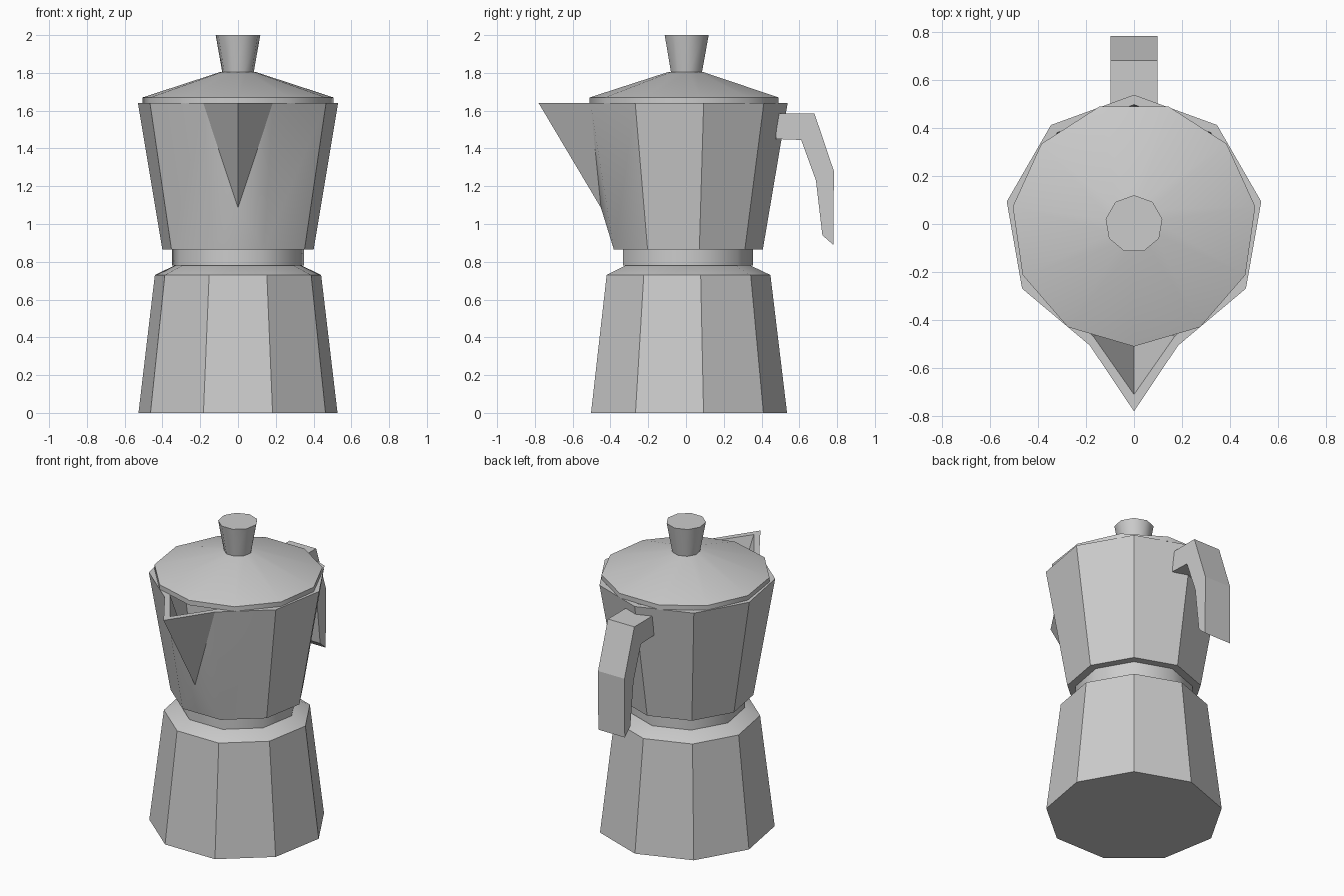
import bpy, bmesh
from math import sin, cos, radians, tau

if "Cube" in bpy.data.objects:
    bpy.data.objects.remove(bpy.data.objects["Cube"])


def finish(name, bm, angle):
    bmesh.ops.recalc_face_normals(bm, faces=bm.faces)
    me = bpy.data.meshes.new(name)
    bm.to_mesh(me)
    bm.free()
    ob = bpy.data.objects.new(name, me)
    bpy.context.collection.objects.link(ob)
    bpy.ops.object.select_all(action='DESELECT')
    ob.select_set(True)
    bpy.context.view_layer.objects.active = ob
    if angle:
        bpy.ops.object.shade_smooth_by_angle(angle=radians(angle))
    return ob


def ring(bm, r, z, sides, start):
    angles = [radians(start) + tau * i / sides for i in range(sides)]
    return [bm.verts.new((r * cos(a), r * sin(a), z)) for a in angles]


def turned(name, profile, sides=9, start=90, angle=30):
    """Closed faceted solid from (radius, height) pairs."""
    bm = bmesh.new()
    rings = [ring(bm, r, z, sides, start) for r, z in profile]
    for a, b in zip(rings, rings[1:]):
        for i in range(sides):
            j = (i + 1) % sides
            bm.faces.new((a[i], a[j], b[j], b[i]))
    bm.faces.new(rings[0])
    bm.faces.new(rings[-1])
    return finish(name, bm, angle)


# Water chamber with sloping shoulder, and neck
turned("water_chamber", [(0.535, 0), (0.447, 0.73), (0.31, 0.795)])
turned("neck", [(0.356, 0.78), (0.356, 0.868)], angle=45)


# Jug: outer and inner skins, each with the front panel pulled into a spout
def skin(bm, r_low, z_low, r_top, tip_y, apex):
    low = ring(bm, r_low, z_low, 9, -70)
    top = ring(bm, r_top, 1.64, 9, -70)
    for i in range(8):
        bm.faces.new((low[i], low[i + 1], top[i + 1], top[i]))
    tip = bm.verts.new((0, tip_y, 1.64))
    fold = bm.verts.new((0, *apex))
    for tri in ((top[8], tip, fold), (tip, top[0], fold),
                (top[8], fold, low[8]), (top[0], fold, low[0]),
                (low[8], fold, low[0])):
        bm.faces.new(tri)
    bm.faces.new(low)
    return top + [tip]


bm = bmesh.new()
outer = skin(bm, 0.407, 0.866, 0.538, -0.78, (-0.45, 1.085))
inner = skin(bm, 0.37, 0.905, 0.497, -0.71, (-0.405, 1.12))
for i in range(10):
    j = (i + 1) % 10
    bm.faces.new((outer[i], outer[j], inner[j], inner[i]))
finish("jug", bm, 30)

# Lid and knob
turned("lid", [(0.51, 1.638), (0.51, 1.67), (0.09, 1.806)], sides=11, start=-90, angle=45)
turned("knob", [(0.083, 1.795), (0.12, 2.0)], angle=45)

# Handle: side profile extruded across x
profile = [(0.475, 1.45), (0.485, 1.585), (0.68, 1.585), (0.783, 1.28),
           (0.78, 0.89), (0.722, 0.94), (0.688, 1.23), (0.61, 1.445)]
bm = bmesh.new()
left, right = [[bm.verts.new((x, y, z)) for y, z in profile] for x in (-0.097, 0.097)]
bm.faces.new(left)
bm.faces.new(right)
for i in range(len(profile)):
    j = (i + 1) % len(profile)
    bm.faces.new((left[i], left[j], right[j], right[i]))
finish("handle", bm, 0)
